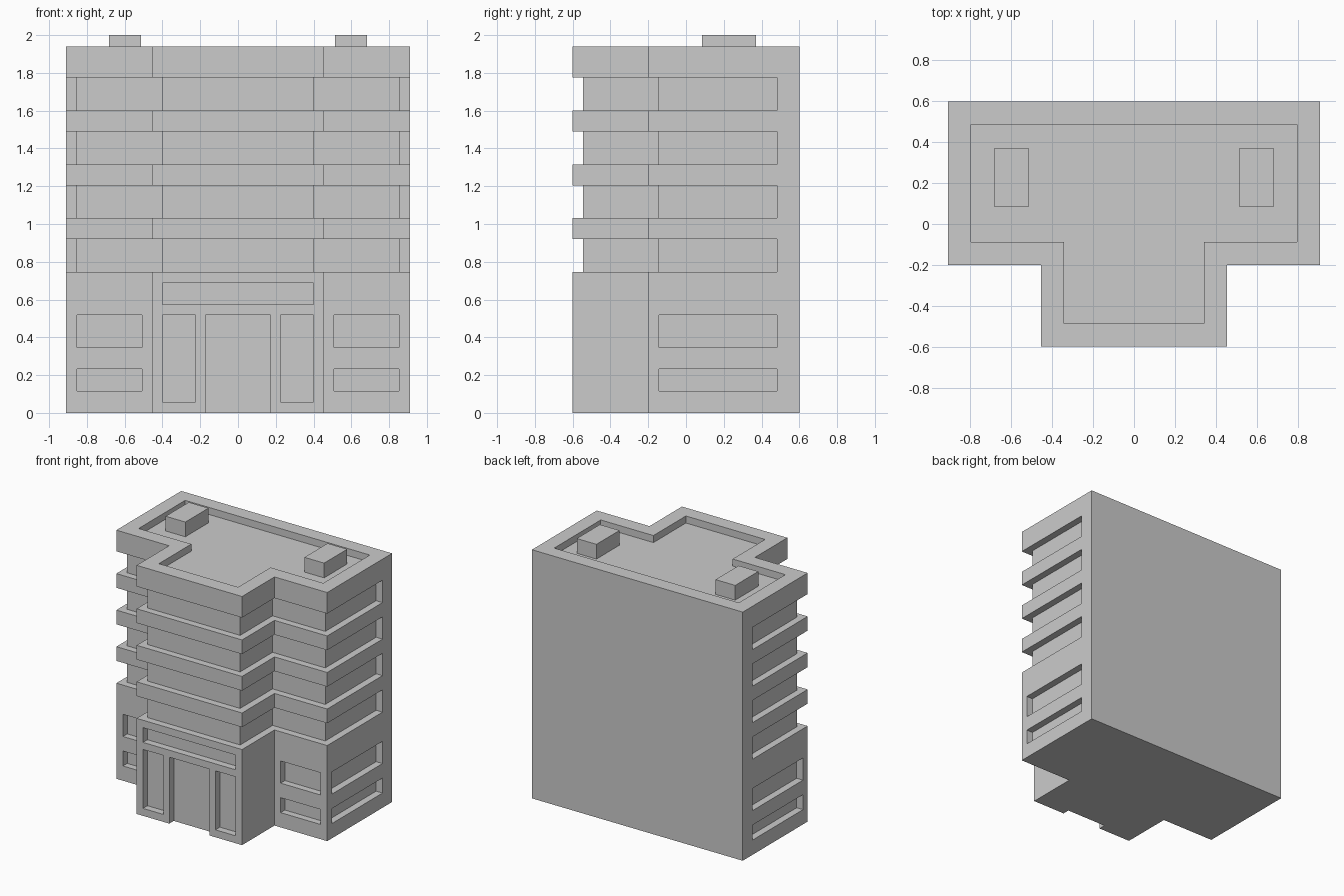
import bpy
import bmesh

cube = bpy.data.objects.get("Cube")
if cube:
    bpy.data.objects.remove(cube, do_unlink=True)

# One flat concrete colour
concrete = bpy.data.materials.new("concrete_grey")
concrete.use_nodes = True
GREY = (0.6, 0.6, 0.6, 1)
concrete.diffuse_color = GREY
concrete.node_tree.nodes["Principled BSDF"].inputs["Base Color"].default_value = GREY

DEPTH = 0.055          # recess depth of windows and bands
HALF, BACK, WING, FRONT, PORCH = 0.91, 0.6, -0.2, -0.6, 0.455
ROOF = 1.94


def prism(bm, outline, z0, z1):
    """Extrude a plan outline between two heights."""
    face = bm.faces.new([bm.verts.new((x, y, z0)) for x, y in outline])
    top = bmesh.ops.extrude_face_region(bm, geom=[face])["geom"]
    verts = [v for v in top if isinstance(v, bmesh.types.BMVert)]
    bmesh.ops.translate(bm, vec=(0, 0, z1 - z0), verts=verts)


def box(bm, x0, x1, y0, y1, z0, z1):
    prism(bm, [(x0, y0), (x1, y0), (x1, y1), (x0, y1)], z0, z1)


def mirrored(right_half):
    """Close a right-hand outline with its mirror image."""
    return right_half + [(-x, y) for x, y in reversed(right_half)]


def t_plan(inset, back):
    return mirrored([(PORCH - inset, FRONT + inset), (PORCH - inset, WING + inset),
                     (HALF - inset, WING + inset), (HALF - inset, back)])


def finish(bm, name):
    bmesh.ops.recalc_face_normals(bm, faces=bm.faces)
    mesh = bpy.data.meshes.new(name)
    bm.to_mesh(mesh)
    bm.free()
    mesh.materials.append(concrete)
    obj = bpy.data.objects.new(name, mesh)
    bpy.context.collection.objects.link(obj)
    return obj


# Solid T-shaped building
bm = bmesh.new()
prism(bm, t_plan(0, BACK), 0, ROOF)
building = finish(bm, "building")

# Recesses, all carved with one cutter
bm = bmesh.new()

# Roof well behind the parapet
prism(bm, t_plan(0.113, 0.487), ROOF - DEPTH, ROOF + 0.2)

# Window bands wrapping the front and sides of the upper floors
core = t_plan(DEPTH, 0.482)
ring = core[3::-1] + core[:3:-1] + [(-1.1, 0.482), (-1.1, -0.8), (1.1, -0.8), (1.1, 0.482)]
for floor in range(4):
    z = 0.746 + 0.285 * floor
    prism(bm, ring, z, z + 0.174)

# Ground floor windows on the wings and sides
for z0, z1 in ((0.115, 0.232), (0.345, 0.518)):
    for s in (-1, 1):
        box(bm, *sorted((s * 0.508, s * 0.853)), WING - 0.1, WING + DEPTH - 0.002, z0, z1)
        box(bm, *sorted((s * (HALF - DEPTH), s * 1.1)), -0.143, 0.482, z0, z1)

# Entrance: doorway, side lights and transom
inner = FRONT + DEPTH
box(bm, -0.173, 0.173, FRONT - 0.1, inner, -0.1, 0.518)
for s in (-1, 1):
    box(bm, *sorted((s * 0.225, s * 0.4)), FRONT - 0.1, inner, 0.058, 0.518)
box(bm, -0.4, 0.4, FRONT - 0.1, inner, 0.573, 0.688)

cutter = finish(bm, "recess_cutter")
cutter.hide_render = True
mod = building.modifiers.new("recesses", "BOOLEAN")
mod.operation = "DIFFERENCE"
mod.solver = "EXACT"
mod.object = cutter
bpy.context.view_layer.objects.active = building
bpy.ops.object.modifier_apply(modifier=mod.name)
bpy.data.objects.remove(cutter, do_unlink=True)

# Roof service units
for name, s in (("left_roof_unit", 1), ("right_roof_unit", -1)):
    bm = bmesh.new()
    box(bm, *sorted((s * 0.514, s * 0.684)), 0.085, 0.37, ROOF - DEPTH, 2.0)
    finish(bm, name)
